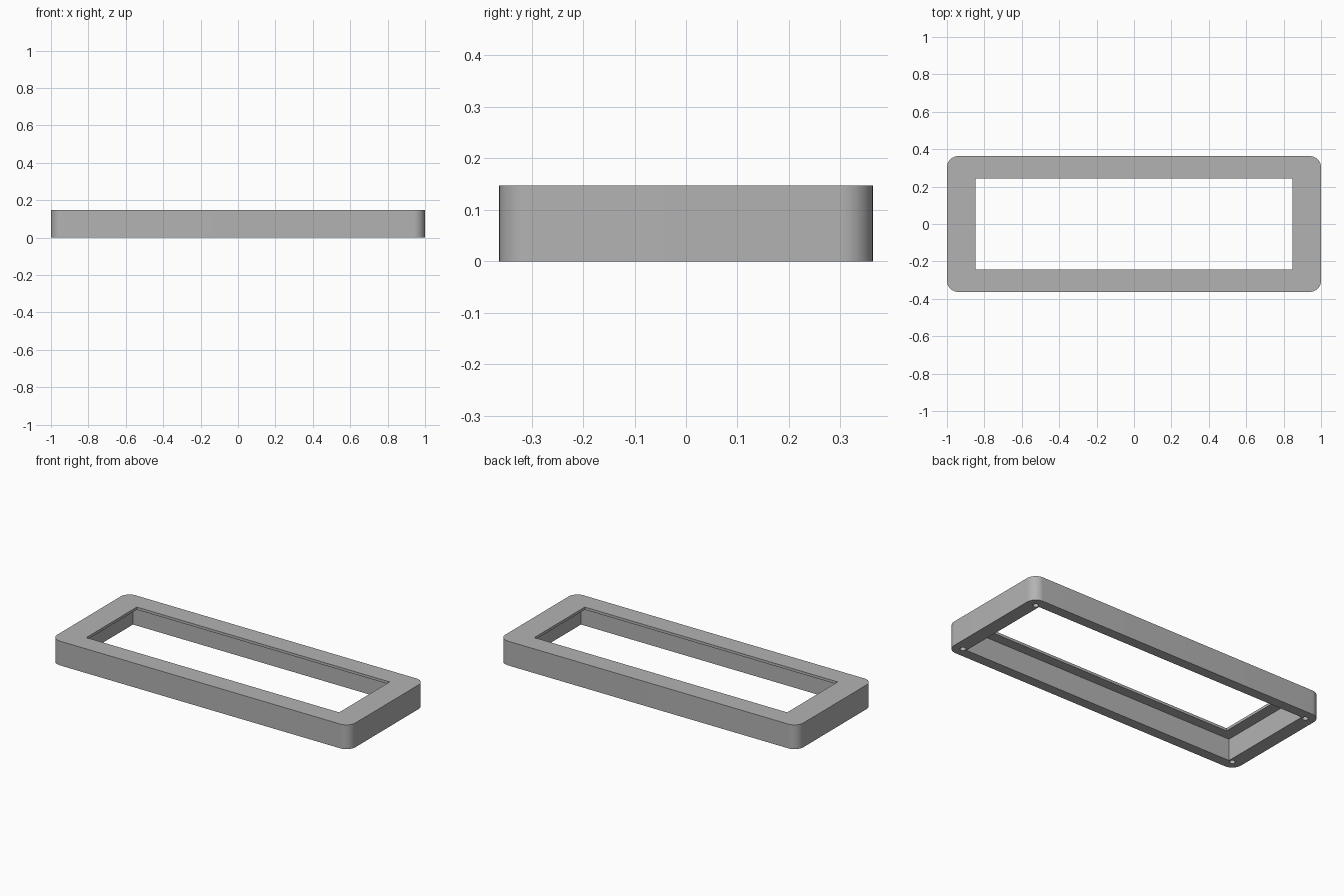
import bpy
import bmesh
from math import cos, sin, pi

HALF_X, HALF_Y, HEIGHT = 1.0, 0.363, 0.147
CORNER = 0.06       # outer corner radius, shared centre with the screw holes
PLATE = 0.016       # thickness of the top lip
HOLE_R, HOLE_DEPTH = 0.016, 0.1

cube = bpy.data.objects.get("Cube")
if cube:
    bpy.data.objects.remove(cube, do_unlink=True)

grey = bpy.data.materials.new("grey plastic")
grey.use_nodes = True
colour = (0.45, 0.45, 0.45, 1)
grey.diffuse_color = colour
grey.node_tree.nodes["Principled BSDF"].inputs["Base Color"].default_value = colour


def prism(name, outline, z0, z1):
    """Extrude a flat outline between two heights."""
    bm = bmesh.new()
    base = bm.faces.new([bm.verts.new((x, y, z0)) for x, y in outline])
    top = bmesh.ops.extrude_face_region(bm, geom=[base])["geom"]
    verts = [v for v in top if isinstance(v, bmesh.types.BMVert)]
    bmesh.ops.translate(bm, verts=verts, vec=(0, 0, z1 - z0))
    bmesh.ops.recalc_face_normals(bm, faces=bm.faces)
    mesh = bpy.data.meshes.new(name)
    bm.to_mesh(mesh)
    bm.free()
    mesh.materials.append(grey)
    obj = bpy.data.objects.new(name, mesh)
    bpy.context.collection.objects.link(obj)
    return obj


def arc(cx, cy, r, start, sweep, n):
    return [(cx + r * cos(start + sweep * i / n), cy + r * sin(start + sweep * i / n))
            for i in range(n + 1)]


def rectangle(hx, hy):
    return [(-hx, -hy), (hx, -hy), (hx, hy), (-hx, hy)]


# Rounded outer body
corners = [(1, 1), (-1, 1), (-1, -1), (1, -1)]
cx, cy = HALF_X - CORNER, HALF_Y - CORNER
outline = []
for i, (sx, sy) in enumerate(corners):
    outline += arc(sx * cx, sy * cy, CORNER, i * pi / 2, pi / 2, 16)
frame = prism("bezel_frame", outline, 0, HEIGHT)

# Window, wider recess beneath it, and a blind screw hole in each corner
cutters = [
    prism("window_cutter", rectangle(0.848, 0.242), -0.1, HEIGHT + 0.1),
    prism("recess_cutter", rectangle(0.916, 0.302), -0.05, HEIGHT - PLATE),
]
for sx, sy in corners:
    circle = arc(sx * cx, sy * cy, HOLE_R, 0, 2 * pi, 24)[:-1]
    cutters.append(prism("screw_hole_cutter", circle, -0.05, HOLE_DEPTH))

bpy.context.view_layer.objects.active = frame
frame.select_set(True)
for cutter in cutters:
    cut = frame.modifiers.new(cutter.name, "BOOLEAN")
    cut.operation = "DIFFERENCE"
    cut.solver = "EXACT"
    cut.object = cutter
    bpy.ops.object.modifier_apply(modifier=cut.name)
for cutter in cutters:
    bpy.data.objects.remove(cutter, do_unlink=True)

bpy.ops.object.shade_smooth_by_angle(angle=pi / 6)
